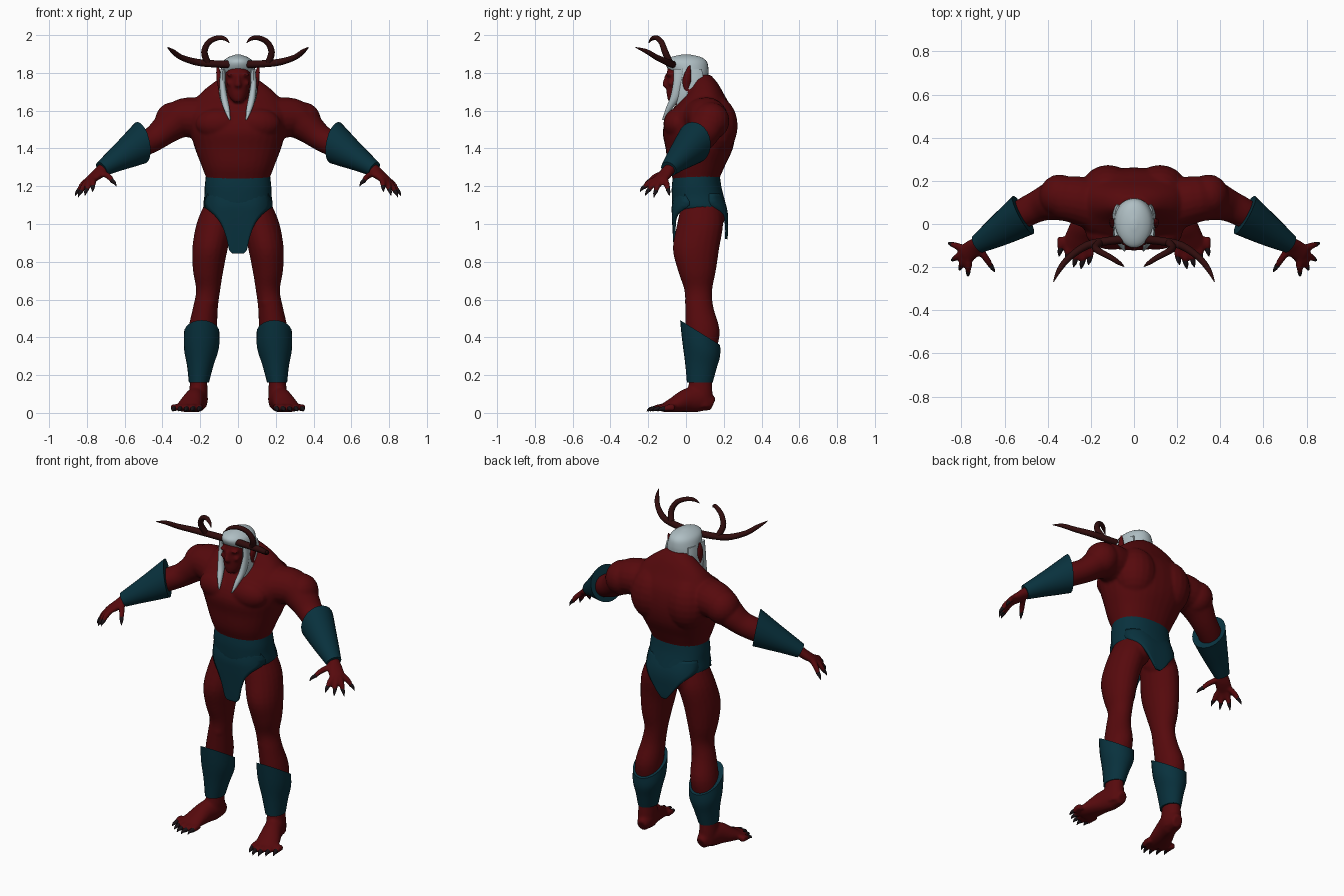
import bpy, bmesh, math
from mathutils import Vector, Matrix

def material(name, col):
    m = bpy.data.materials.new(name)
    m.diffuse_color = (*col, 1)
    return m

RED = material("red skin", (0.093, 0.0028, 0.0038))
TEAL = material("dark teal cloth", (0.0025, 0.031, 0.047))
WHITE = material("white hair", (0.43, 0.52, 0.55))
BROWN = material("antler brown", (0.03, 0.004, 0.004))
BLACK = material("claw black", (0.01, 0.006, 0.008))
Z = Vector((0, 0, 1))

def resample(pts, k=4):
    """Catmull-Rom interpolation of positions and radii."""
    out = []
    for i in range(len(pts) - 1):
        p0, p1, p2, p3 = pts[max(i - 1, 0)], pts[i], pts[i + 1], pts[min(i + 2, len(pts) - 1)]
        for s in range(k):
            t = s / k
            out.append([0.5 * (2 * b + (c - a) * t + (2 * a - 5 * b + 4 * c - d) * t * t
                        + (3 * b - a - 3 * c + d) * t ** 3) for a, b, c, d in zip(p0, p1, p2, p3)])
    return out + [list(pts[-1])]

def loft(bm, pts, ref=None, n=20, p=2.0, slant=(0, 0), sides=(1,)):
    """Tube through (x, y, z, ru, rv). ref None keeps the rings level."""
    pts = resample([q if len(q) == 5 else (*q, q[3]) for q in pts])
    last = len(pts) - 1
    for s in sides:
        rings = []
        for i, (x, y, z, ru, rv) in enumerate(pts):
            t, u, v = Z, Vector((1, 0, 0)), Vector((0, 1, 0))
            if ref is not None:
                t = (Vector(pts[min(i + 1, last)][:3]) - Vector(pts[max(i - 1, 0)][:3])).normalized()
                u = t.cross(Vector(ref)).normalized()
                v = u.cross(t)
            ring = []
            for j in range(n):
                c, d = math.cos(2 * math.pi * j / n), math.sin(2 * math.pi * j / n)
                a = max(ru, 0.001) * math.copysign(abs(c) ** (2 / p), c)
                b = max(rv, 0.001) * math.copysign(abs(d) ** (2 / p), d)
                w = (slant[0] * a + slant[1] * b) * (1 - i / last)
                q = Vector((x, y, z)) + u * a + v * b + t * w
                ring.append(bm.verts.new((q.x * s, q.y, q.z)))
            rings.append(ring)
        for r0, r1 in zip(rings, rings[1:]):
            for j in range(n):
                bm.faces.new((r0[j], r0[(j + 1) % n], r1[(j + 1) % n], r1[j]))
        bm.faces.new(rings[0])
        bm.faces.new(rings[-1])

def ball(bm, loc, size, sides=(1, -1)):
    for s in sides:
        m = Matrix.Translation((loc[0] * s, loc[1], loc[2])) @ Matrix.Diagonal((*size, 1))
        bmesh.ops.create_uvsphere(bm, u_segments=20, v_segments=12, radius=1, matrix=m)

def finish(name, bm, mat, sharp=0.9):
    bmesh.ops.recalc_face_normals(bm, faces=bm.faces)
    me = bpy.data.meshes.new(name)
    bm.to_mesh(me)
    bm.free()
    me.materials.append(mat)
    me.polygons.foreach_set("use_smooth", [True] * len(me.polygons))
    me.set_sharp_from_angle(angle=sharp)
    ob = bpy.data.objects.new(name, me)
    bpy.context.collection.objects.link(ob)
    return ob

LR = (1, -1)
body, claws = bmesh.new(), bmesh.new()

# torso, with chest, back, shoulder and hip muscles
loft(body, [(0, .07, 1.04, .15, .10), (0, .055, 1.2, .158, .112), (0, .055, 1.3, .19, .148),
            (0, .07, 1.4, .228, .178), (0, .07, 1.5, .255, .192), (0, .085, 1.6, .265, .162),
            (0, .1, 1.68, .21, .105), (0, .1, 1.745, .135, .068), (0, .085, 1.79, .065, .045)], n=32, p=2.3)
ball(body, (.1, -.04, 1.53), (.125, .08, .085))
ball(body, (.12, .15, 1.52), (.13, .124, .16))
ball(body, (.345, .13, 1.545), (.095, .1, .1))
ball(body, (.085, .11, 1.05), (.085, .1, .1))

# arms and palms
loft(body, [(.18, .09, 1.56, .12, .11), (.29, .115, 1.56, .108, .105), (.365, .11, 1.515, .095, .085),
            (.44, .085, 1.455, .075, .068), (.52, .045, 1.415, .068, .066), (.6, -.01, 1.37, .06, .055),
            (.71, -.083, 1.295, .036, .032), (.745, -.112, 1.262, .044, .026),
            (.785, -.143, 1.232, .046, .018)], ref=Z, sides=LR)

# legs
loft(body, [(.095, .08, 1.1, .085, .105), (.122, .075, 1.0, .098, .122), (.148, .053, .87, .094, .123),
            (.158, .058, .75, .08, .1), (.158, .065, .65, .064, .074), (.172, .07, .56, .066, .075),
            (.188, .088, .44, .076, .09), (.197, .085, .33, .07, .078), (.207, .078, .2, .046, .06),
            (.21, .075, .1, .05, .066), (.212, .085, .03, .045, .055)], sides=LR)
ball(body, (.16, .03, .59), (.042, .035, .06))

# feet
loft(body, [(.203, .143, .045, .03, .035), (.21, .08, .07, .052, .066), (.23, .01, .067, .056, .064),
            (.252, -.06, .044, .066, .042), (.268, -.125, .024, .066, .021)], ref=Z, sides=LR)

def digit(base, mid, end, tip, r):
    """Finger or toe in the body, with a claw on its end."""
    loft(body, [(*base, r), (*mid, r), (*end, r * .75)], ref=Z, n=12, sides=LR)
    e, t = Vector(end), Vector(tip)
    s, m = e - (t - e) * .3, (e + t) / 2 + Vector((0, 0, .006))
    loft(claws, [(*s, r * .72), (*m, r * .5), (*t, .001)], ref=Z, n=10, sides=LR)

def along(a, b, f, lift=0.0):
    return tuple(p + (q - p) * f + (lift if i == 2 else 0) for i, (p, q) in enumerate(zip(a, b)))

for b, t in [((.79, -.112, 1.237), (.862, -.088, 1.148)), ((.79, -.133, 1.232), (.847, -.17, 1.14)),
             ((.783, -.15, 1.23), (.81, -.215, 1.15)), ((.765, -.16, 1.235), (.77, -.243, 1.17)),
             ((.715, -.115, 1.27), (.645, -.222, 1.2))]:
    digit(b, along(b, t, .45, .012), along(b, t, .76, .006), t, .0165)
for k, y in enumerate((-.19, -.208, -.2, -.178, -.15)):
    x = .2 + .034 * k
    digit((x + .002, y + .09, .027), (x + .003, y + .06, .028), (x + .005, y + .032, .02),
          (x + .012, y, .008), .019)

# neck and head
loft(body, [(0, .05, 1.6, .1, .09), (0, .02, 1.69, .068, .072), (0, .01, 1.76, .06, .065)])
loft(body, [(0, -.062, 1.645, .022, .03), (0, -.05, 1.672, .046, .05), (0, -.022, 1.72, .063, .083),
            (0, -.005, 1.79, .072, .098), (0, 0, 1.845, .068, .09), (0, 0, 1.88, .04, .055)], n=24)
loft(body, [(0, -.1, 1.79, .01, .012), (0, -.108, 1.755, .012, .014), (0, -.112, 1.733, .018, .014),
            (0, -.1, 1.722, .014, .008)], n=12)
ball(body, (.032, -.088, 1.79), (.03, .018, .01))
ball(body, (.04, -.075, 1.745), (.022, .02, .016))
ball(body, (0, -.09, 1.69), (.028, .014, .01), (1,))
# pointed ears
loft(body, [(.09, .0, 1.70, .012, .012), (.098, .004, 1.76, .016, .026), (.105, .012, 1.81, .012, .017),
            (.107, .018, 1.84, .006, .007)], n=12, sides=LR)

skin = finish("body", body, RED)
rm = skin.modifiers.new("fuse", 'REMESH')
rm.mode, rm.voxel_size, rm.use_smooth_shade = 'VOXEL', .008, True
sm = skin.modifiers.new("soften", 'SMOOTH')
sm.factor, sm.iterations = .5, 6
finish("claws", claws, BLACK)

# hair: cap, side locks and long front strands
bm = bmesh.new()
loft(bm, [(0, .06, 1.66, .06, .05), (0, .055, 1.72, .08, .066), (0, .032, 1.78, .09, .086),
          (0, .012, 1.82, .09, .107), (0, 0, 1.86, .079, .11), (0, 0, 1.884, .05, .078),
          (0, 0, 1.897, .012, .02)], n=28)
loft(bm, [(.072, .015, 1.82, .018, .07), (.08, .02, 1.75, .02, .075), (.08, .01, 1.69, .02, .06),
          (.076, -.02, 1.645, .014, .03), (.07, -.045, 1.615, .005, .01)], n=14, sides=LR)
loft(bm, [(.08, -.035, 1.82, .012, .03), (.083, -.042, 1.75, .015, .026), (.074, -.058, 1.67, .019, .026),
          (.06, -.09, 1.61, .016, .018), (.044, -.122, 1.55, .004, .005)], n=12, sides=LR)
finish("hair", bm, WHITE)

# antlers
bm = bmesh.new()
loft(bm, [(.04, -.07, 1.845, .02), (.13, -.08, 1.848, .019), (.22, -.1, 1.857, .018), (.3, -.155, 1.882, .015),
          (.345, -.21, 1.914, .012), (.373, -.267, 1.935, .002)], ref=Z, n=12, sides=LR)
loft(bm, [(.16, -.085, 1.852, .018), (.178, -.11, 1.91, .017), (.155, -.13, 1.962, .015),
          (.108, -.155, 1.985, .013), (.07, -.18, 1.981, .01), (.046, -.197, 1.96, .002)],
     ref=(0, 1, 0), n=12, sides=LR)
finish("antlers", bm, BROWN)

# flared forearm guards
bm = bmesh.new()
loft(bm, [(.514, .042, 1.43, .1, .105), (.58, -.002, 1.384, .084, .084), (.65, -.047, 1.338, .066, .062),
          (.722, -.092, 1.291, .045, .042)], ref=Z, n=24, slant=(.1, -.36), sides=LR)
finish("forearm_guards", bm, TEAL)

# shin guards, higher at the front
bm = bmesh.new()
loft(bm, [(.192, .075, .425, .094, .106), (.194, .08, .34, .092, .1), (.2, .078, .25, .07, .083),
          (.207, .073, .16, .053, .068)], n=24, slant=(0, -.62), sides=LR)
finish("shin_guards", bm, TEAL)

# belt
bm = bmesh.new()
loft(bm, [(0, .055, 1.255, .17, .124), (0, .056, 1.2, .176, .131), (0, .062, 1.15, .178, .137),
          (0, .07, 1.1, .184, .142), (0, .075, 1.08, .18, .138)], n=36, p=2.3)
finish("belt", bm, TEAL)

def flap(name, rows, bend):
    """Cloth panel from (z, half width, y) rows, wrapped around the hips at its sides."""
    bm = bmesh.new()
    grid = [[bm.verts.new((hw * j / 6, y + bend * (hw * j / 6) ** 4, z)) for j in range(-6, 7)]
            for z, hw, y in resample(rows, 3)]
    for a, b in zip(grid, grid[1:]):
        for j in range(12):
            bm.faces.new((a[j], a[j + 1], b[j + 1], b[j]))
    ob = finish(name, bm, TEAL)
    so = ob.modifiers.new("thickness", 'SOLIDIFY')
    so.thickness, so.offset = .014, 0

flap("front_flap", [(1.16, .155, -.055), (1.1, .176, -.068), (1.05, .125, -.068), (1.0, .088, -.066),
                    (.93, .062, -.062), (.865, .047, -.058), (.845, .03, -.056)], 90)
flap("back_flap", [(1.16, .16, .18), (1.1, .17, .205), (1.05, .122, .215), (1.0, .08, .216),
                   (.95, .042, .215), (.92, .014, .212)], -90)
